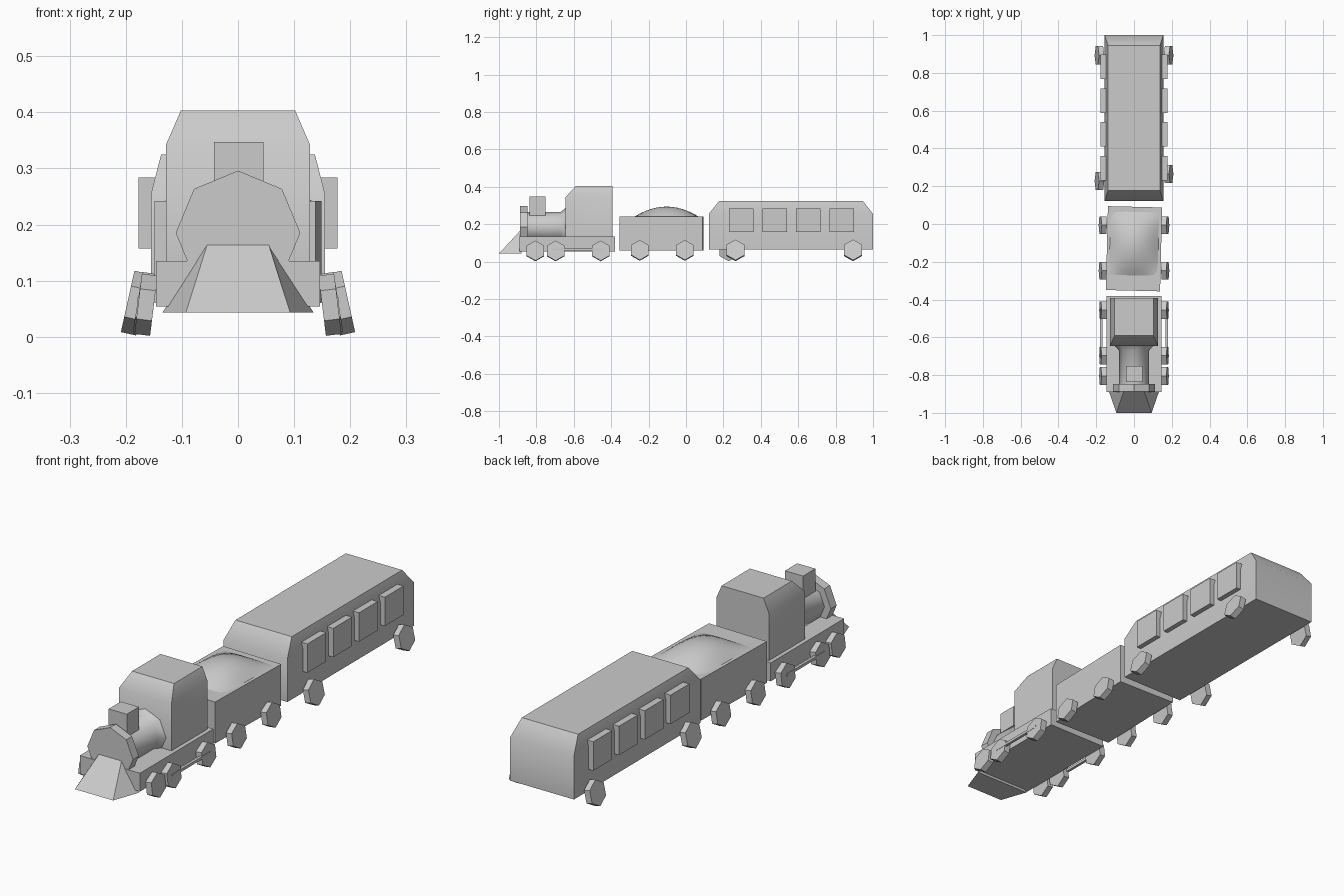
import bpy, bmesh, math

cube = bpy.data.objects.get("Cube")
if cube:
    bpy.data.objects.remove(cube, do_unlink=True)

grey = bpy.data.materials.new("plain_grey")
grey.use_nodes = True
colour = (0.6, 0.6, 0.6, 1)
grey.diffuse_color = colour
grey.node_tree.nodes["Principled BSDF"].inputs["Base Color"].default_value = colour


def finish(name, bm, smooth=46):
    bmesh.ops.recalc_face_normals(bm, faces=bm.faces)
    mesh = bpy.data.meshes.new(name)
    bm.to_mesh(mesh)
    bm.free()
    mesh.materials.append(grey)
    obj = bpy.data.objects.new(name, mesh)
    bpy.context.collection.objects.link(obj)
    bpy.ops.object.select_all(action='DESELECT')
    obj.select_set(True)
    bpy.context.view_layer.objects.active = obj
    bpy.ops.object.shade_smooth_by_angle(angle=math.radians(smooth))
    return obj


def loft(name, rings, smooth=46):
    """Skin a stack of equal-length rings and cap both ends."""
    bm = bmesh.new()
    rows = [[bm.verts.new(p) for p in ring] for ring in rings]
    n = len(rows[0])
    for a, b in zip(rows, rows[1:]):
        for i in range(n):
            j = (i + 1) % n
            bm.faces.new((a[i], a[j], b[j], b[i]))
    bm.faces.new(rows[0])
    bm.faces.new(rows[-1])
    return finish(name, bm, smooth)


def rect(hx, y0, y1, z):
    return [(-hx, y0, z), (hx, y0, z), (hx, y1, z), (-hx, y1, z)]


def box(name, x0, x1, y0, y1, z0, z1):
    cx, hx = (x0 + x1) / 2, abs(x1 - x0) / 2
    obj = loft(name, [rect(hx, y0, y1, z0), rect(hx, y0, y1, z1)])
    obj.location.x = cx
    return obj


def octagon(y, r, z=0.185):
    return [(r * math.sin(k * math.pi / 4), y, z + r * math.cos(k * math.pi / 4))
            for k in range(8)]


def wheel(name, side, x, y, z, r, camber):
    ring = [(r * math.sin(k * math.pi / 3), r * math.cos(k * math.pi / 3)) for k in range(6)]
    obj = loft(name, [[(h, a, b) for a, b in ring] for h in (-0.014, 0.014)], 30)
    obj.location = (side * x, y, z)
    obj.rotation_euler.y = -side * math.radians(camber)


# Locomotive
box("engine_chassis", -0.146, 0.146, -0.89, -0.38, 0.054, 0.135)
loft("cab", [rect(0.128, -0.645, -0.393, 0.13),
             rect(0.128, -0.645, -0.393, 0.343),
             rect(0.102, -0.59, -0.393, 0.403)])
loft("boiler", [octagon(-0.86, 0.08), octagon(-0.67, 0.08), octagon(-0.635, 0.11)])
loft("boiler_front", [octagon(-0.888, 0.111), octagon(-0.848, 0.111)], 40)
box("chimney", -0.043, 0.045, -0.837, -0.752, 0.23, 0.347)

# Sloped plough: wide foot rising to a narrow top edge
loft("plough", [rect(0.093, -1.0, -0.88, 0.043), rect(0.054, -0.885, -0.88, 0.167)], 20)
plough = bpy.data.objects["plough"]
for v in plough.data.vertices:
    if v.co.z < 0.1 and v.co.y > -0.9:
        v.co.x = math.copysign(0.135, v.co.x)

# Tender with a rounded load
tender = loft("tender", [rect(0.1435, -0.222, 0.222, 0.06), rect(0.1435, -0.222, 0.222, 0.242)])
bm = bmesh.new()
bmesh.ops.create_grid(bm, x_segments=12, y_segments=12, size=1)
for v in bm.verts:
    u, w = v.co.x, v.co.y
    v.co = (0.13 * u, 0.027 + 0.17 * w, 0.241 + 0.053 * (1 - u * u) * (1 - w * w))
load = finish("tender_load", bm, 60)
for part in (tender, load):
    part.location.y = -0.131
    part.rotation_euler.z = math.radians(-1.4)

# Passenger car
loft("passenger_car", [rect(0.155, 0.122, 1.0, 0.064),
                       rect(0.155, 0.122, 1.0, 0.255),
                       rect(0.137, 0.178, 0.945, 0.325)])

# Wheels, rods and windows on both sides
for side, label in ((1, "left"), (-1, "right")):
    for i, y in enumerate((-0.805, -0.697, -0.456)):
        wheel(f"{label}_engine_wheel_{i + 1}", side, 0.164, y, 0.057, 0.054, 7)
    for i, y in enumerate((-0.247, -0.006)):
        wheel(f"{label}_tender_wheel_{i + 1}", side, 0.165, y, 0.06, 0.054, 9)
    for i, y in enumerate((0.265 if side > 0 else 0.228, 0.893)):
        wheel(f"{label}_car_wheel_{i + 1}", side, 0.183, y, 0.06, 0.056, 12.5)
    box(f"{label}_coupling_rod", side * 0.167, side * 0.179, -0.71, -0.445, 0.058, 0.07)
    for i in range(4):
        y = 0.295 + 0.179 * i
        box(f"{label}_window_{i + 1}", side * 0.145, side * 0.177, y - 0.065, y + 0.065,
            0.157, 0.284)
